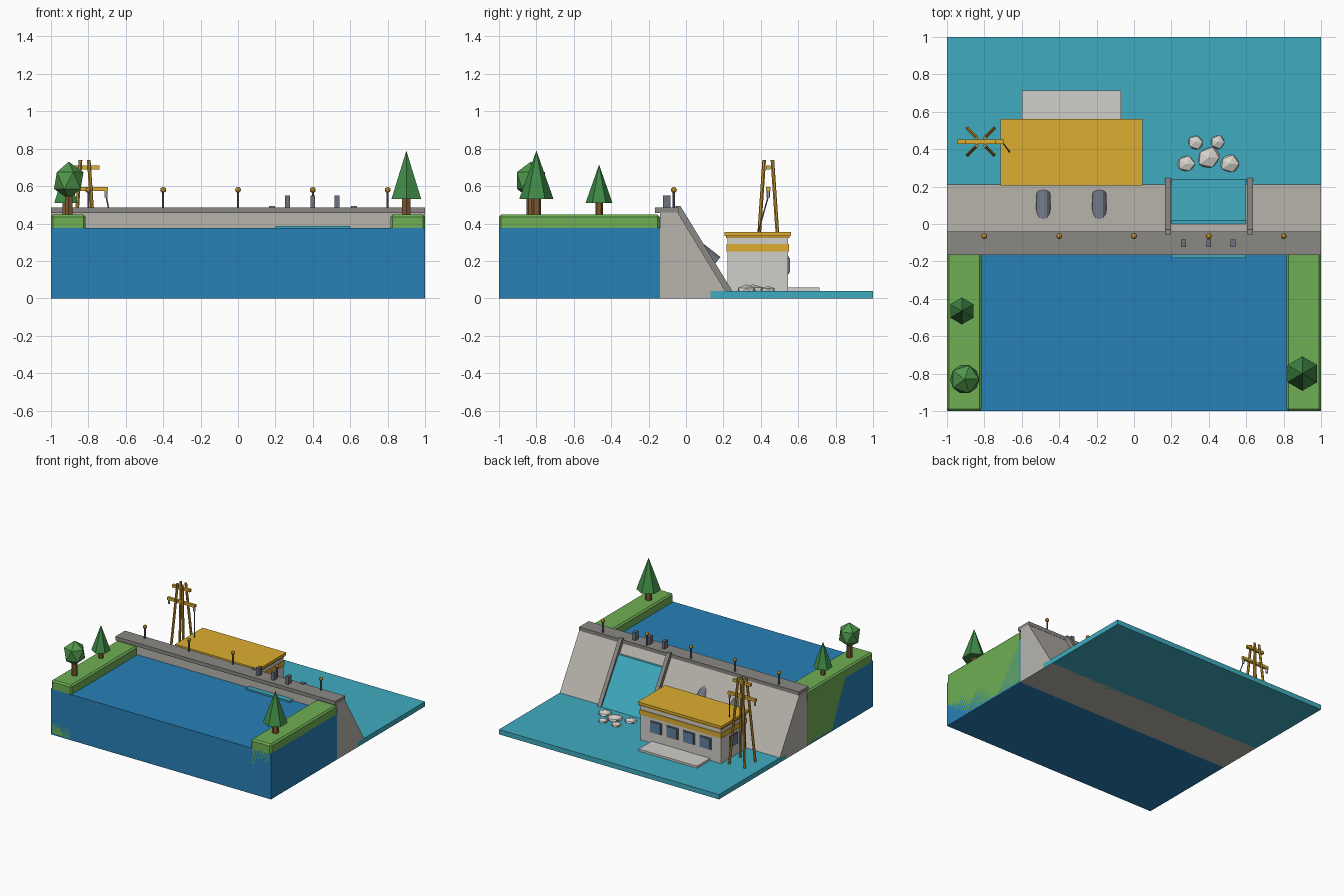
import bpy, bmesh, math, random
from mathutils import Vector

if "Cube" in bpy.data.objects:
    bpy.data.objects.remove(bpy.data.objects["Cube"])

random.seed(4)


def mat(name, r, g, b):
    m = bpy.data.materials.new(name)
    m.diffuse_color = (r, g, b, 1)
    m.use_nodes = True
    m.node_tree.nodes["Principled BSDF"].inputs["Base Color"].default_value = m.diffuse_color
    return m


BLUE = mat("deep_water", 0.02, 0.22, 0.47)
TEAL = mat("tail_water", 0.05, 0.41, 0.53)
GRASS = mat("grass", 0.16, 0.43, 0.09)
LEAF = mat("leaf", 0.05, 0.25, 0.06)
LEAF2 = mat("light_leaf", 0.08, 0.31, 0.07)
BARK = mat("bark", 0.22, 0.10, 0.03)
CONCRETE = mat("concrete", 0.48, 0.46, 0.42)
ROAD = mat("crest_concrete", 0.26, 0.25, 0.23)
WALL = mat("pale_wall", 0.63, 0.62, 0.59)
YELLOW = mat("yellow", 0.72, 0.42, 0.03)
AMBER = mat("amber", 0.55, 0.30, 0.03)
STEEL = mat("steel", 0.15, 0.17, 0.21)
GLASS = mat("glass", 0.11, 0.22, 0.38)
STONE = mat("stone", 0.68, 0.66, 0.62)


def make(name, bm, m):
    bmesh.ops.recalc_face_normals(bm, faces=bm.faces)
    me = bpy.data.meshes.new(name)
    bm.to_mesh(me)
    bm.free()
    me.materials.append(m)
    ob = bpy.data.objects.new(name, me)
    bpy.context.collection.objects.link(ob)
    return ob


def box(name, x, y, z, m, bevel=0):
    """Box from (min, max) pairs on each axis."""
    bm = bmesh.new()
    bmesh.ops.create_cube(bm, size=1)
    for v in bm.verts:
        v.co = [(a + b) / 2 + c * (b - a) for (a, b), c in zip((x, y, z), v.co)]
    ob = make(name, bm, m)
    if bevel:
        mod = ob.modifiers.new("bevel", 'BEVEL')
        mod.width, mod.segments = bevel, 1
    return ob


def profile(name, pts, x0, x1, m):
    """Extrude a (y, z) side profile along x."""
    bm = bmesh.new()
    f = bm.faces.new([bm.verts.new((x0, y, z)) for y, z in pts])
    ext = bmesh.ops.extrude_face_region(bm, geom=[f])["geom"]
    bmesh.ops.translate(bm, vec=(x1 - x0, 0, 0),
                        verts=[v for v in ext if isinstance(v, bmesh.types.BMVert)])
    return make(name, bm, m)


def rod(name, a, b, r, m, sides=6, r2=None):
    """Cylinder or cone from point a to point b."""
    a, b = Vector(a), Vector(b)
    bm = bmesh.new()
    bmesh.ops.create_cone(bm, cap_ends=True, segments=sides, radius1=r,
                          radius2=r if r2 is None else r2, depth=(b - a).length)
    ob = make(name, bm, m)
    ob.location = (a + b) / 2
    ob.rotation_euler = (b - a).to_track_quat('Z', 'Y').to_euler() if abs((b - a).xy.length) > 1e-6 else (0, 0, 0)
    return ob


def blob(name, loc, scale, m, jitter=0.0, sub=1):
    bm = bmesh.new()
    bmesh.ops.create_icosphere(bm, subdivisions=sub, radius=1)
    for v in bm.verts:
        k = 1 + random.uniform(-jitter, jitter)
        v.co = [c * s * k for c, s in zip(v.co, scale)]
    ob = make(name, bm, m)
    ob.location = loc
    return ob


# Water bodies and grassy banks
box("reservoir", (-1, 1), (-1, -0.14), (0, 0.375), BLUE)
box("tailwater", (-1, 1), (0.13, 1), (0, 0.04), TEAL)
for side, x in (("left", (-1, -0.815)), ("right", (0.815, 1))):
    box(side + "_bank", x, (-1, -0.14), (0.001, 0.447), GRASS, 0.012)

# Dam body, crest walkway and spillway
profile("dam_body", [(-0.14, 0), (-0.14, 0.46), (-0.045, 0.46), (0.235, 0)], -1, 1, CONCRETE)
box("dam_crest", (-1, 1), (-0.165, -0.04), (0.455, 0.485), ROAD)
profile("spillway_water", [(-0.182, 0.37), (-0.182, 0.388), (0.018, 0.388),
                           (0.245, 0.03), (0.2, 0.03), (0, 0.37)], 0.2, 0.6, TEAL)
for x in (0.165, 0.603):
    profile("spillway_pier", [(-0.055, 0.44), (-0.055, 0.494), (-0.03, 0.494),
                              (0.25, 0.035), (0.2, 0.02)], x, x + 0.032, ROAD)

# Gate hoists and lamps along the crest
for x in (0.265, 0.4, 0.53):
    box("gate_hoist", (x - 0.013, x + 0.013), (-0.123, -0.083), (0.48, 0.55), STEEL)
for i in range(5):
    x = -0.8 + 0.4 * i
    rod("lamp_post", (x, -0.065, 0.48), (x, -0.065, 0.575), 0.006, STEEL)
    blob("lamp_globe", (x, -0.065, 0.58), (0.016,) * 3, AMBER, sub=2)

# Penstock pipes
for x in (-0.485, -0.185):
    rod("penstock", (x, 0.0, 0.315), (x, 0.16, 0.19), 0.039, STEEL, 12)

# Powerhouse
box("powerhouse_walls", (-0.7, 0.03), (0.222, 0.545), (0.03, 0.33), WALL)
box("powerhouse_stripe", (-0.706, 0.036), (0.216, 0.551), (0.25, 0.29), YELLOW)
box("roof_lip", (-0.706, 0.036), (0.214, 0.553), (0.322, 0.336), AMBER)
box("roof", (-0.715, 0.045), (0.205, 0.562), (0.334, 0.356), YELLOW)
box("apron", (-0.6, -0.07), (0.54, 0.715), (0.03, 0.057), WALL)
for i in range(4):
    x = -0.56 + 0.15 * i
    box("window_frame", (x - 0.052, x + 0.052), (0.54, 0.551), (0.13, 0.225), STEEL)
    box("window", (x - 0.044, x + 0.044), (0.54, 0.555), (0.138, 0.217), GLASS)
box("side_window_frame", (-0.706, -0.69), (0.333, 0.437), (0.13, 0.225), STEEL)
box("side_window", (-0.71, -0.69), (0.341, 0.429), (0.138, 0.217), GLASS)

# Power pylon with hanging insulators and a wire to the roof
px, py = -0.82, 0.44
for sx in (-1, 1):
    for sy in (-1, 1):
        rod("pylon_leg", (px + sx * 0.07, py + sy * 0.07, 0.03),
            (px + sx * 0.022, py + sy * 0.022, 0.74), 0.01, AMBER)
for z, half in ((0.7, 0.08), (0.585, 0.125)):
    box("pylon_arm", (px - half, px + half), (py - 0.011, py + 0.011), (z - 0.011, z + 0.011), YELLOW)
for sx in (-1, 1):
    x = px + sx * 0.115
    rod("insulator", (x, py, 0.54), (x, py, 0.58), 0.009, WALL)
rod("wire", (px + 0.115, py, 0.545), (-0.665, 0.385, 0.35), 0.004, STEEL)

# Trees
for x, y, r, z0, z1 in ((-0.92, -0.465, 0.072, 0.51, 0.715), (0.9, -0.8, 0.092, 0.53, 0.79)):
    rod("pine_trunk", (x, y, 0.44), (x, y, z0 + 0.01), r * 0.28, BARK)
    rod("pine_crown", (x, y, z0), (x, y, z1), r, LEAF, 6, 0)
rod("round_tree_trunk", (-0.905, -0.83, 0.44), (-0.905, -0.83, 0.58), 0.022, BARK)
blob("round_tree_crown", (-0.905, -0.83, 0.63), (0.088, 0.088, 0.1), LEAF2)

# Boulders below the spillway
for x, y, r in ((0.4, 0.355, 0.068), (0.28, 0.322, 0.052), (0.512, 0.322, 0.056),
                (0.33, 0.437, 0.046), (0.447, 0.437, 0.044)):
    blob("boulder", (x, y, 0.043), (r, r * 0.9, r * 0.5), STONE, 0.12)
